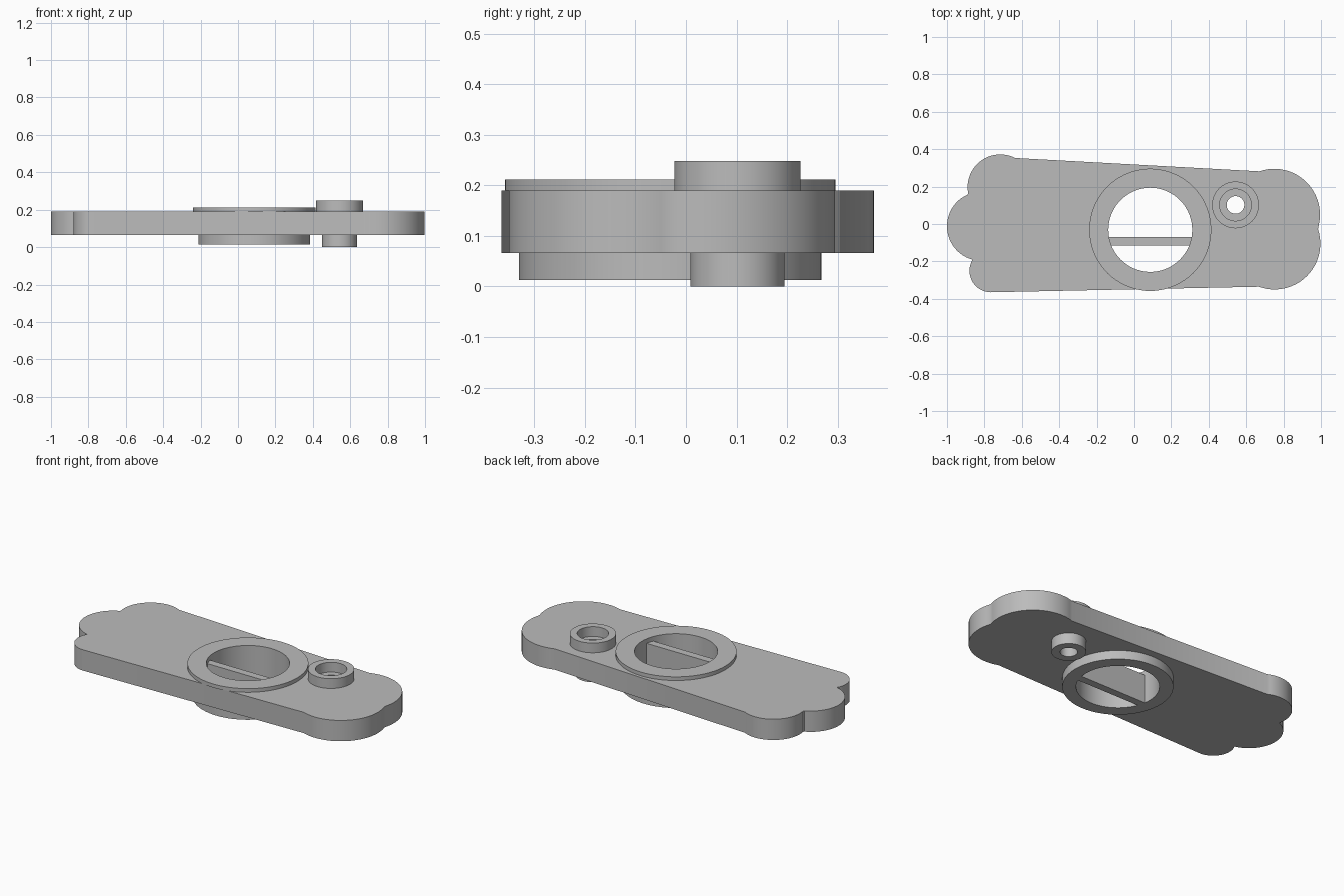
import bpy, bmesh, math

cube = bpy.data.objects.get("Cube")
if cube:
    bpy.data.objects.remove(cube, do_unlink=True)

grey = bpy.data.materials.new("plain grey")
grey.use_nodes = True
COLOUR = (0.5, 0.5, 0.5, 1)
grey.diffuse_color = COLOUR
grey.node_tree.nodes["Principled BSDF"].inputs["Base Color"].default_value = COLOUR


def arc(cx, cy, r, start, end, steps=24):
    """Points along an arc, angles in degrees."""
    angles = [math.radians(start + (end - start) * i / steps) for i in range(steps + 1)]
    return [(cx + r * math.cos(a), cy + r * math.sin(a)) for a in angles]


def circle(centre, r):
    return arc(*centre, r, 0, 360, 72)[:-1]


def slab(name, loops, z0, z1):
    """Solid from a filled outline; further loops become holes."""
    curve = bpy.data.curves.new(name, "CURVE")
    curve.dimensions = "2D"
    curve.fill_mode = "BOTH"
    curve.extrude = (z1 - z0) / 2
    for loop in loops:
        spline = curve.splines.new("POLY")
        spline.points.add(len(loop) - 1)
        for point, (x, y) in zip(spline.points, loop):
            point.co = (x, y, 0, 1)
        spline.use_cyclic_u = True
    temp = bpy.data.objects.new(name + "_curve", curve)
    bpy.context.collection.objects.link(temp)
    bpy.context.view_layer.update()
    mesh = bpy.data.meshes.new_from_object(
        temp.evaluated_get(bpy.context.evaluated_depsgraph_get()))
    bpy.data.objects.remove(temp, do_unlink=True)
    bm = bmesh.new()
    bm.from_mesh(mesh)
    bmesh.ops.remove_doubles(bm, verts=bm.verts, dist=0.0001)
    bmesh.ops.translate(bm, verts=bm.verts, vec=(0, 0, (z0 + z1) / 2))
    bmesh.ops.recalc_face_normals(bm, faces=bm.faces)
    bm.to_mesh(mesh)
    bm.free()
    mesh.materials.clear()
    mesh.materials.append(grey)
    obj = bpy.data.objects.new(name, mesh)
    bpy.context.collection.objects.link(obj)
    bpy.ops.object.select_all(action="DESELECT")
    obj.select_set(True)
    bpy.context.view_layer.objects.active = obj
    bpy.ops.object.shade_smooth_by_angle(angle=math.radians(30))
    return obj


HUB = (0.087, -0.031)
BOSS = (0.543, 0.102)
BOTTOM, TOP = 0.066, 0.19

# Plate outline: two lobes at the right end, three at the left
outline = (arc(0.752, -0.105, 0.245, 250, 378.5)
           + arc(0.75, 0.05, 0.245, -18, 109)[1:]
           + arc(-0.715, 0.197, 0.175, 63, 191)
           + arc(-0.815, -0.012, 0.185, 114, 255)
           + arc(-0.765, -0.25, 0.115, 148, 268))
slab("plate", [outline, circle(HUB, 0.225), circle(BOSS, 0.047)], BOTTOM, TOP)

# Large hub rings
slab("hub_top_ring", [circle(HUB, 0.327), circle(HUB, 0.225)], TOP, 0.212)
slab("hub_bottom_ring", [circle(HUB, 0.299), circle(HUB, 0.225)], 0.013, BOTTOM)

# Small boss with a wide recess above a narrow hole
slab("boss_top_ring", [circle(BOSS, 0.125), circle(BOSS, 0.085)], TOP, 0.248)
slab("boss_bottom_ring", [circle(BOSS, 0.093), circle(BOSS, 0.047)], 0, BOTTOM)

# Upright wall across the hub opening
x0, x1 = HUB[0] - 0.222, HUB[0] + 0.222
slab("hub_cross_wall", [[(x0, -0.115), (x1, -0.115), (x1, -0.07), (x0, -0.07)]], 0.013, 0.185)
